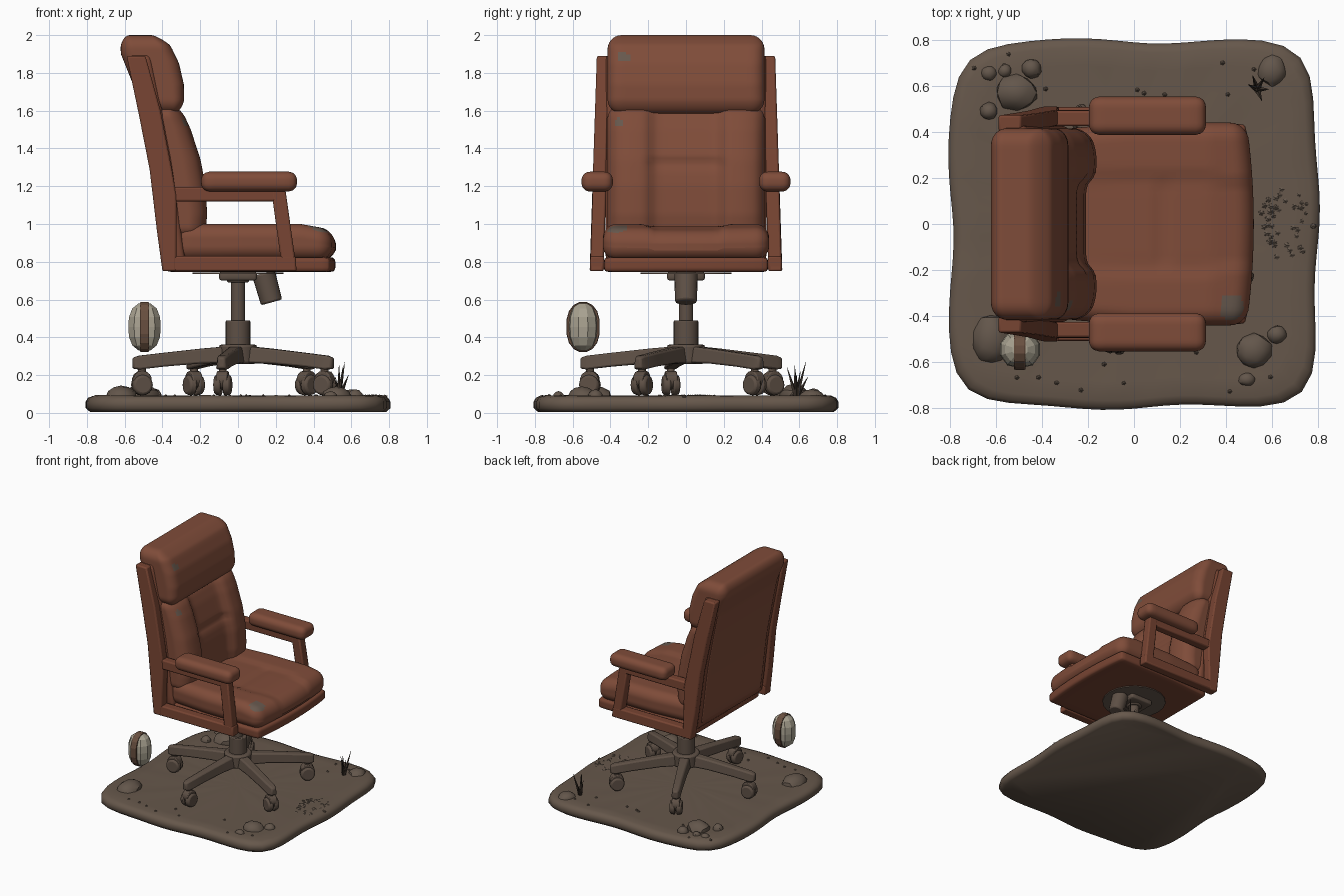
import bpy, bmesh, math, random
from mathutils import Vector, Matrix

if "Cube" in bpy.data.objects:
    bpy.data.objects.remove(bpy.data.objects["Cube"])
random.seed(4)

def material(name, c):
    m = bpy.data.materials.new(name)
    m.diffuse_color = (*c, 1)
    m.use_nodes = True
    m.node_tree.nodes["Principled BSDF"].inputs["Base Color"].default_value = m.diffuse_color
    return m

LEATHER = material("brown leather", (.212, .072, .041))
FRAME = material("frame brown", (.185, .058, .032))
WORN = material("worn grey", (.135, .098, .075))
METAL = material("dusty metal", (.112, .080, .060))
EARTH = material("dry earth", (.133, .096, .070))
ROCK = material("rock", (.125, .093, .070))
CREAM = material("pale shell", (.40, .365, .285))
BAND = material("shell band", (.14, .078, .050))
GRASS = material("dead grass", (.048, .034, .025))

def finish(name, bm, mats, bevel=0, smooth=40):
    bmesh.ops.recalc_face_normals(bm, faces=bm.faces)
    me = bpy.data.meshes.new(name)
    bm.to_mesh(me)
    bm.free()
    ob = bpy.data.objects.new(name, me)
    bpy.context.collection.objects.link(ob)
    for m in mats:
        me.materials.append(m)
    if smooth:
        bpy.ops.object.select_all(action='DESELECT')
        ob.select_set(True)
        bpy.context.view_layer.objects.active = ob
        bpy.ops.object.shade_smooth_by_angle(angle=math.radians(smooth))
    if bevel:
        b = ob.modifiers.new("bevel", 'BEVEL')
        b.width, b.segments, b.limit_method = bevel, 2, 'ANGLE'
    return ob

def table(tab, z):
    for (a, u), (b, v) in zip(tab, tab[1:]):
        if z <= b:
            t = max(0, (z - a) / (b - a))
            return u + (v - u) * t
    return tab[-1][1]

def rbox(name, lo, hi, r, mats, n=14, f=None, spot=None):
    """Rounded box between two corners, then shaped by f; spot picks worn faces."""
    bm = bmesh.new()
    bmesh.ops.create_cube(bm, size=2)
    bmesh.ops.subdivide_edges(bm, edges=bm.edges, cuts=n - 1, use_grid_fill=True)
    c = (Vector(lo) + Vector(hi)) / 2
    h = (Vector(hi) - Vector(lo)) / 2
    for v in bm.verts:
        q = Vector([math.sin(v.co[i] * math.pi / 2) * h[i] for i in range(3)])
        k = Vector([max(r - h[i], min(h[i] - r, q[i])) for i in range(3)])
        d = q - k
        if d.length > 1e-6:
            q = k + d.normalized() * r
        v.co = f(c + q) if f else c + q
    for p in bm.faces:
        if spot and spot(p.calc_center_median()):
            p.material_index = 1
    return finish(name, bm, mats, smooth=60)

def loft(name, rings, mats, bevel=0, smooth=40):
    bm = bmesh.new()
    vs = [[bm.verts.new(p) for p in ring] for ring in rings]
    n = len(vs[0])
    for a, b in zip(vs, vs[1:]):
        for i in range(n):
            bm.faces.new((a[i], a[(i + 1) % n], b[(i + 1) % n], b[i]))
    bm.faces.new(vs[0])
    bm.faces.new(vs[-1])
    return finish(name, bm, mats, bevel, smooth)

def tube(name, a, b, r1, r2, mats, seg=20, bevel=.006):
    a, b = Vector(a), Vector(b)
    bm = bmesh.new()
    m = Matrix.Translation((a + b) / 2) @ (b - a).to_track_quat('Z', 'Y').to_matrix().to_4x4()
    bmesh.ops.create_cone(bm, cap_ends=True, segments=seg, radius1=r1, radius2=r2, depth=(b - a).length, matrix=m)
    return finish(name, bm, mats, bevel)

# ground slab with wavy rounded-square outline
def ground_ring(s, z, bump=0):
    ring = []
    for i in range(72):
        a = i * math.tau / 72
        c, d = math.cos(a), math.sin(a)
        r = .795 / (abs(c) ** 7 + abs(d) ** 7) ** (1 / 7) + .012 * math.sin(7 * a + 1)
        ring.append((r * s * c, r * s * d, z + random.uniform(-bump, bump)))
    return ring
loft("ground_slab", [ground_ring(.97, .004), ground_ring(1, .025), ground_ring(1, .06), ground_ring(.985, .08),
     ground_ring(.95, .091, .003), ground_ring(.85, .09, .003), ground_ring(.6, .088, .003),
     ground_ring(.3, .09, .002), ground_ring(.05, .09)], [EARTH], smooth=60)

# rocks and pebbles: x, y, radius x, radius y, top height
def rocks(name, items, sub=2):
    bm = bmesh.new()
    for x, y, rx, ry, h in items:
        m = Matrix.Translation((x, y, .085)) @ Matrix.Diagonal((rx, ry, h, 1))
        new = bmesh.ops.create_icosphere(bm, subdivisions=sub, radius=1, matrix=m)['verts']
        for v in new:
            k = random.uniform(.9, 1.06)
            v.co.x = x + (v.co.x - x) * k
            v.co.y = y + (v.co.y - y) * k
            v.co.z = max(.05, v.co.z)
    finish(name, bm, [ROCK], smooth=30)
rocks("rocks", [(-.62, -.5, .085, .115, .06), (.52, -.55, .08, .08, .055), (.62, -.48, .045, .04, .04),
      (.49, -.675, .04, .03, .03), (-.51, .57, .095, .08, .07), (-.445, .675, .045, .045, .045),
      (-.63, .655, .035, .035, .03), (-.63, .49, .04, .04, .045), (.6, .665, .065, .07, .04), (-.56, .665, .03, .03, .03)])
bits = []
for i in range(45):
    a, r = random.uniform(0, math.tau), math.sqrt(random.random())
    bits.append((.66 + .12 * r * math.cos(a), .16 * r * math.sin(a), .016, .014, .012))
for i in range(22):
    bits.append((random.uniform(-.7, .7), random.choice((-1, 1)) * random.uniform(.55, .74), .012, .011, .014))
rocks("pebbles", bits, 1)

# grass tuft
for i, (dx, dy, h) in enumerate([(.03, .05, .17), (-.04, .02, .12), (.02, -.05, .14), (.05, 0, .1), (-.02, .06, .09), (0, -.01, .15)]):
    tube(f"grass_blade_{i}", (.535, .585, .08), (.535 + dx, .585 + dy, .1 + h), .014, .001, [GRASS], 4, 0)

# hovering faceted shell with a band
bm = bmesh.new()
bmesh.ops.create_uvsphere(bm, u_segments=10, v_segments=8, radius=1)
for v in bm.verts:
    p = v.co.normalized()
    k = 1 / sum(abs(t) ** 2.5 for t in p) ** .4
    v.co = Vector((-.495 + .088 * k * p.x, -.545 + .08 * k * p.y, .455 + .128 * k * p.z))
finish("hovering_shell", bm, [CREAM], smooth=0)
def band_ring(x, s):
    out = []
    for i in range(16):
        a = (i + .5) * math.tau / 16
        out.append((x, -.545 + .09 * s * math.cos(a), .455 + .135 * s * math.copysign(abs(math.sin(a)) ** .8, math.sin(a))))
    return out
loft("shell_band", [band_ring(-.52, .97), band_ring(-.513, 1), band_ring(-.477, 1), band_ring(-.47, .97)], [BAND], smooth=0)

# five-armed base with casters
for i in range(5):
    a = math.radians(9 + 36 + 72 * i - 9)+ math.radians(9)
    u, w = Vector((math.cos(a), math.sin(a), 0)), Vector((-math.sin(a), math.cos(a), 0))
    rings = []
    for r, hw, zb, zt in [(.03, .05, .265, .355), (.2, .042, .262, .34), (.4, .036, .245, .318), (.53, .034, .23, .303), (.565, .022, .235, .292)]:
        rings.append([u * r + w * s * hw * k + Vector((0, 0, z)) for s, k, z in ((-1, 1, zb), (1, 1, zb), (1, .75, zt), (-1, .75, zt))])
    loft(f"base_leg_{i}", rings, [METAL], .01)
    c = u * .515
    tube(f"caster_stem_{i}", c + Vector((0, 0, .15)), c + Vector((0, 0, .25)), .022, .022, [METAL], 10)
    c = c + Vector((0, 0, .148))
    for s in (-1, 1):
        tube(f"caster_wheel_{i}_{s}", c + w * s * .006, c + w * s * .045, .058, .05, [METAL], 16, .01)
    tube(f"caster_hood_{i}", c - w * .03 + Vector((0, 0, .025)), c + w * .03 + Vector((0, 0, .025)), .05, .05, [METAL], 14)

# column and tilt mechanism
tube("hub", (0, 0, .26), (0, 0, .362), .1, .1, [METAL], 24, .012)
tube("column_sleeve", (0, 0, .34), (0, 0, .49), .065, .065, [METAL], 24)
tube("gas_lift", (0, 0, .45), (0, 0, .72), .038, .038, [METAL])
tube("column_collar", (0, 0, .69), (0, 0, .73), .055, .07, [METAL])
rbox("seat_mount", (-.1, -.1, .7), (.1, .1, .75), .015, [METAL], 6)
tube("mount_plate", (0, 0, .735), (0, 0, .742), .24, .24, [WORN], 20, 0)
tube("tension_knob", (.135, 0, .74), (.178, 0, .585), .062, .058, [METAL], 20, .01)

# seat base and cushion
def seat_shape(p):
    p = p.copy()
    p.x -= .06 * (p.y / .44) ** 2 * max(0, p.x)
    p.y *= 1 - .06 * max(0, -p.x) / .3
    if p.z > .9:
        groove = math.exp(-((abs(p.y) - .2) / .022) ** 2) * (1 if p.x < .3 else max(0, 1 - (p.x - .3) / .12))
        cross = math.exp(-((p.x - .13) / .022) ** 2) * (abs(p.y) < .2)
        p.z -= .012 * max(groove, cross) + .012 * (abs(p.y) < .19) + .03 * max(0, p.x - .33) / .17
    return p
rbox("seat_base", (-.38, -.435, .745), (.515, .435, .825), .025, [FRAME], 14, seat_shape)
rbox("seat_cushion", (-.34, -.44, .81), (.52, .44, 1.0), .075, [LEATHER, WORN], 40, seat_shape,
     lambda c: (c - Vector((.42, -.36, .965))).length < .058)

# backrest: shell, padded lower cushion and headrest
BACK = [(.75, -.40), (.97, -.43), (1.29, -.468), (1.58, -.525), (1.89, -.59), (2, -.612)]
def between(back, front, depth):
    def f(p):
        b, e = table(back, p.z), table(front, p.z)
        return Vector((b + (e - b) * (p.x / depth + .5), p.y, p.z))
    return f
rbox("back_shell", (-.06, -.425, .79), (.06, .425, 1.9), .03, [FRAME], 16,
     between([(z, x + .012) for z, x in BACK], [(z, x + .13) for z, x in BACK], .12))
rbox("back_panel", (-.01, -.375, .84), (.01, .375, 1.86), .008, [LEATHER], 14,
     between([(z, x + .004) for z, x in BACK], [(z, x + .03) for z, x in BACK], .02))
low = between([(.93, -.36), (1.62, -.46)], [(.93, -.175), (1.05, -.163), (1.2, -.172), (1.34, -.198), (1.5, -.25), (1.62, -.305)], .24)
def low_shape(p):
    q = low(p)
    if p.x > 0:
        inner = 1 / (1 + math.exp((abs(p.y) - .19) / .012))
        q.x -= .045 * inner + .02 * math.exp(-((p.z - 1.32) / .02) ** 2) * inner
        q.x -= .04 * max(0, (abs(p.y) - .28) / .13) ** 2
    return q
def spot(y, z, r):
    return lambda c: c.x > -.42 and math.hypot(c.y - y, c.z - z) < r
rbox("back_cushion", (-.12, -.415, .93), (.12, .415, 1.62), .06, [LEATHER, WORN], 44, low_shape, spot(-.355, 1.54, .02))
rbox("headrest", (-.15, -.415, 1.585), (.15, .415, 2.0), .075, [LEATHER, WORN], 36,
     between([(1.58, -.5), (1.75, -.56), (1.9, -.62), (2, -.625)],
             [(1.58, -.295), (1.66, -.285), (1.74, -.287), (1.85, -.312), (1.95, -.36), (2, -.41)], .3), spot(-.33, 1.885, .03))

# side frames and arm pads, mirrored
def prism(name, pts, s, y0, y1):
    def ring(y):
        return [(x, s * (y + .02 * (1.2 - max(.75, min(z, 1.89))) / .6), z) for x, z in pts]
    loft(name, [ring(y0), ring(y1)], [FRAME], .01)
for side, s in (("left", 1), ("right", -1)):
    front = [(-.49, 1.89), (-.41, 1.6), (-.35, 1.29), (-.325, 1.15), (-.325, .75)]
    prism(f"back_upright_{side}", [(x, z) for z, x in BACK[:-1]] + front, s, .425, .495)
    prism(f"lower_rail_{side}", [(-.4, .75), (.31, .75), (.305, .83), (-.4, .83)], s, .42, .494)
    prism(f"arm_post_{side}", [(.235, .75), (.312, .75), (.25, 1.19), (.175, 1.19)], s, .422, .493)
    prism(f"arm_rail_{side}", [(-.36, 1.12), (.25, 1.12), (.25, 1.195), (-.36, 1.195)], s, .424, .492)
    ys = sorted((s * .387, s * .553))
    rbox(f"arm_pad_{side}", (-.195, ys[0], 1.172), (.312, ys[1], 1.277), .045, [LEATHER], 16)
